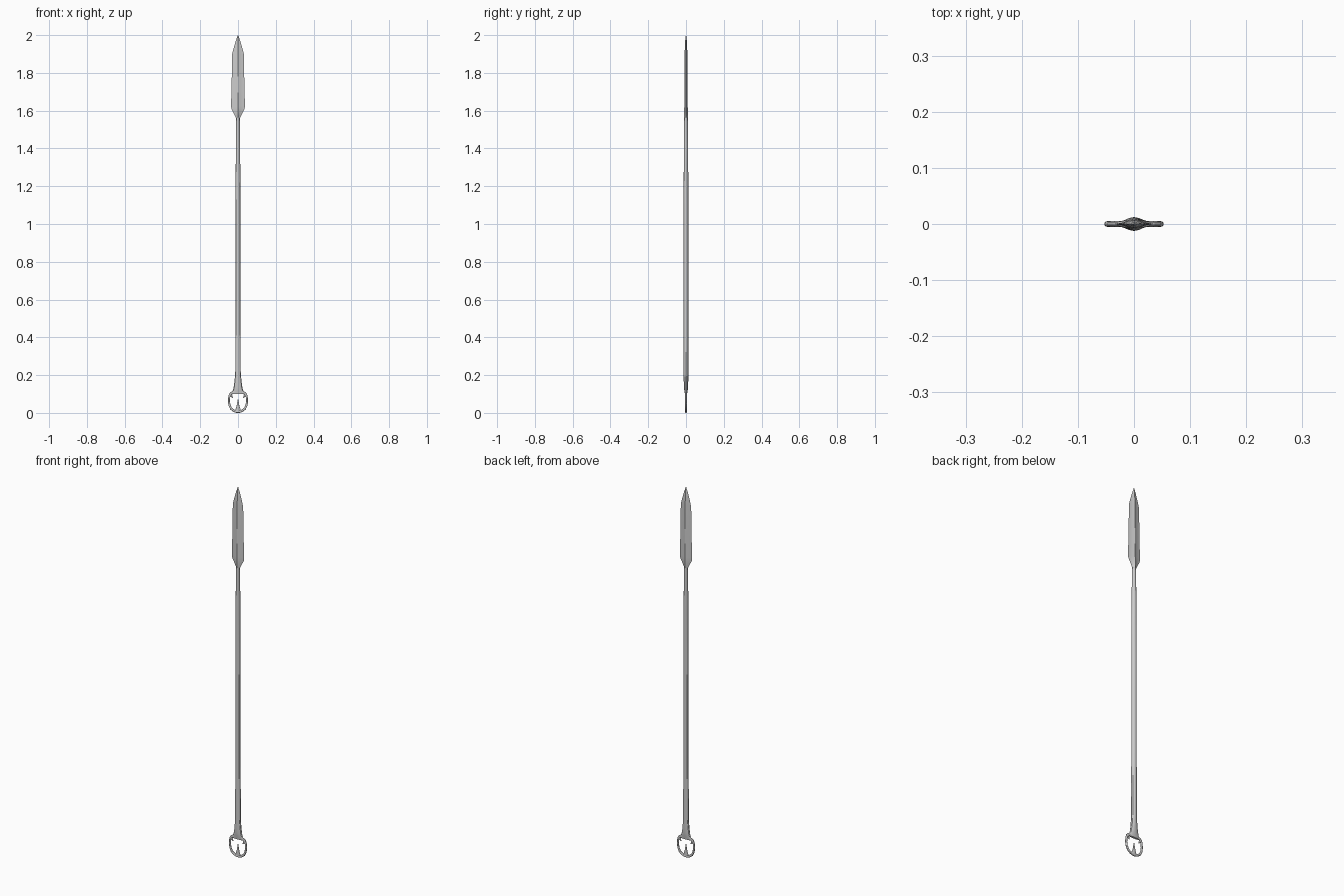
import bpy, bmesh, math
from mathutils import Vector

ROUND = [(math.cos(math.tau * i / 12), math.sin(math.tau * i / 12)) for i in range(12)]
# Hollow-ground blade section with a raised central ridge
BLADE = [(1, 0), (.62, .2), (.3, .62), (0, 1), (-.3, .62), (-.62, .2),
         (-1, 0), (-.62, -.2), (-.3, -.62), (0, -1), (.3, -.62), (.62, -.2)]


def sweep(name, path, profile, angle=30):
    """Loft a section along (x, z, half_width, half_depth) stations in the xz plane."""
    bm = bmesh.new()
    pts = [Vector((p[0], p[1])) for p in path]
    rings = []
    for i, (x, z, w, d) in enumerate(path):
        t = (pts[min(i + 1, len(pts) - 1)] - pts[max(i - 1, 0)]).normalized()
        rings.append([bm.verts.new((x + t.y * w * u, d * v, z - t.x * w * u))
                      for u, v in profile])
    n = len(profile)
    for a, b in zip(rings, rings[1:]):
        for i in range(n):
            j = (i + 1) % n
            bm.faces.new((a[i], a[j], b[j], b[i]))
    bm.faces.new(rings[0][::-1])
    bm.faces.new(rings[-1])
    bmesh.ops.recalc_face_normals(bm, faces=bm.faces)
    me = bpy.data.meshes.new(name)
    bm.to_mesh(me)
    bm.free()
    ob = bpy.data.objects.new(name, me)
    bpy.context.collection.objects.link(ob)
    bpy.ops.object.select_all(action='DESELECT')
    ob.select_set(True)
    bpy.context.view_layer.objects.active = ob
    bpy.ops.object.shade_smooth_by_angle(angle=math.radians(angle))
    return ob


def mirrored(ob):
    m = ob.modifiers.new("mirror", 'MIRROR')
    m.use_axis[0] = True


# Spearhead
sweep("blade", [(0, 1.55, .010, .010), (0, 1.565, .012, .010), (0, 1.585, .022, .010),
                (0, 1.61, .035, .0095), (0, 1.625, .037, .009), (0, 1.72, .034, .0085),
                (0, 1.90, .031, .0075), (0, 1.935, .022, .006), (0, 1.975, .010, .004),
                (0, 2.0, .0008, .0008)], BLADE, 20)

# Shaft flaring out into the shoulder above the ring
sweep("shaft", [(0, .099, .033, .006), (0, .108, .033, .007), (0, .118, .028, .009),
                (0, .135, .023, .011), (0, .17, .018, .012), (0, .22, .0145, .0125),
                (0, .60, .013, .0125), (0, 1.10, .013, .0125), (0, 1.40, .0115, .0115),
                (0, 1.565, .0095, .0095)], ROUND)

# Butt ring, one half mirrored
mirrored(sweep("butt_ring", [(.020, .107, .007, .005), (.034, .105, .007, .005),
                             (.042, .099, .006, .005), (.0465, .084, .005, .005),
                             (.048, .062, .005, .005), (.045, .040, .0055, .005),
                             (.036, .022, .006, .005), (.021, .011, .006, .005),
                             (.009, .0065, .006, .005), (0, .006, .006, .005)], ROUND))

# Small hooks inside the ring
mirrored(sweep("ring_hook", [(.042, .101, .006, .005), (.037, .093, .006, .0045),
                             (.033, .086, .004, .0035), (.028, .079, .0006, .0006)], ROUND))

# Spike rising from the bottom of the ring
sweep("ring_spike", [(0, .006, .017, .004), (0, .018, .014, .004), (0, .035, .008, .0035),
                     (0, .055, .004, .003), (0, .076, .0006, .0006)], ROUND)
